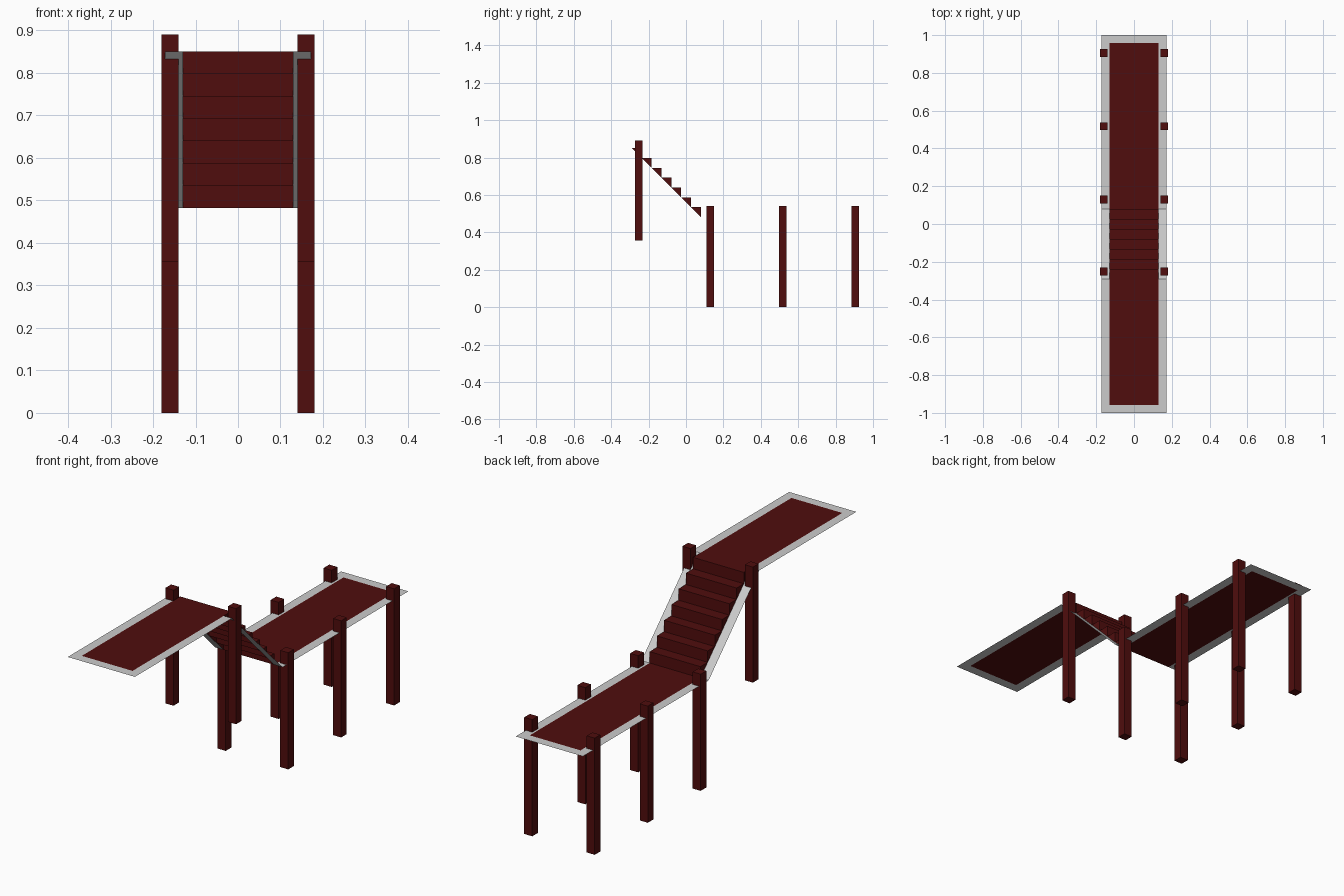
import bpy

if "Cube" in bpy.data.objects:
    bpy.data.objects.remove(bpy.data.objects["Cube"])

YT, YB = -0.29, 0.08      # stair top / bottom in y
ZT, ZB = 0.85, 0.482      # upper / lower deck heights
XI, XO = 0.13, 0.172      # inner deck half width, outer border half width
BORDER = 0.043
STEPS = 7

red = bpy.data.materials.new("dark_red_wood")
red.diffuse_color = (0.08, 0.004, 0.004, 1)
red.use_nodes = True
red.node_tree.nodes["Principled BSDF"].inputs["Base Color"].default_value = red.diffuse_color


def mesh_object(name, verts, faces, mat=None):
    me = bpy.data.meshes.new(name)
    me.from_pydata(verts, [], faces)
    ob = bpy.data.objects.new(name, me)
    bpy.context.collection.objects.link(ob)
    if mat:
        me.materials.append(mat)
    return ob


def strip(name, x0, x1, a, b, mat=None):
    """Flat strip between two (y, z) points, facing up."""
    (ya, za), (yb, zb) = a, b
    return mesh_object(name, [(x0, ya, za), (x1, ya, za), (x1, yb, zb), (x0, yb, zb)],
                       [(0, 1, 2, 3)], mat)


# Decks: red walkway, grey side borders and grey end border
for label, y_in, y_out, z in (("upper", YT, -1, ZT), ("lower", YB, 1, ZB)):
    s = 1 if y_out > 0 else -1
    y_end = y_out - s * BORDER
    lo, hi = sorted((y_in, y_end))
    strip(label + "_deck", -XI, XI, (lo, z), (hi, z), red)
    for x0, x1 in ((-XO, -XI), (XI, XO)):
        strip(label + "_side_border", x0, x1, (lo, z), (hi, z))
    lo, hi = sorted((y_end, y_out))
    strip(label + "_end_border", -XO, XO, (lo, z), (hi, z))

# Sloping grey borders beside the stairs
for x0, x1 in ((-XO, -XI), (XI, XO)):
    strip("stair_border", x0, x1, (YT, ZT), (YB, ZB))

# Stairs: treads, risers and triangular cheeks
dy, dz = (YB - YT) / STEPS, (ZT - ZB) / STEPS
verts, faces = [], []
for i in range(STEPS):
    y, z = YT + i * dy, ZT - i * dz
    n = len(verts)
    for x in (-XI, XI):
        verts += [(x, y, z), (x, y + dy, z), (x, y + dy, z - dz)]
    faces += [(n, n + 3, n + 4, n + 1), (n + 1, n + 4, n + 5, n + 2),
              (n, n + 1, n + 2), (n + 3, n + 5, n + 4)]
mesh_object("stairs", verts, faces, red)

# Posts in mirrored pairs
for y, z0, z1 in ((-0.252, 0.355, 0.89), (0.13, 0, 0.54), (0.517, 0, 0.54), (0.905, 0, 0.54)):
    for x in (-0.16, 0.16):
        bpy.ops.mesh.primitive_cube_add(size=1, location=(x, y, (z0 + z1) / 2))
        post = bpy.context.object
        post.name = "post"
        post.scale = (0.041, 0.041, z1 - z0)
        post.data.materials.append(red)
